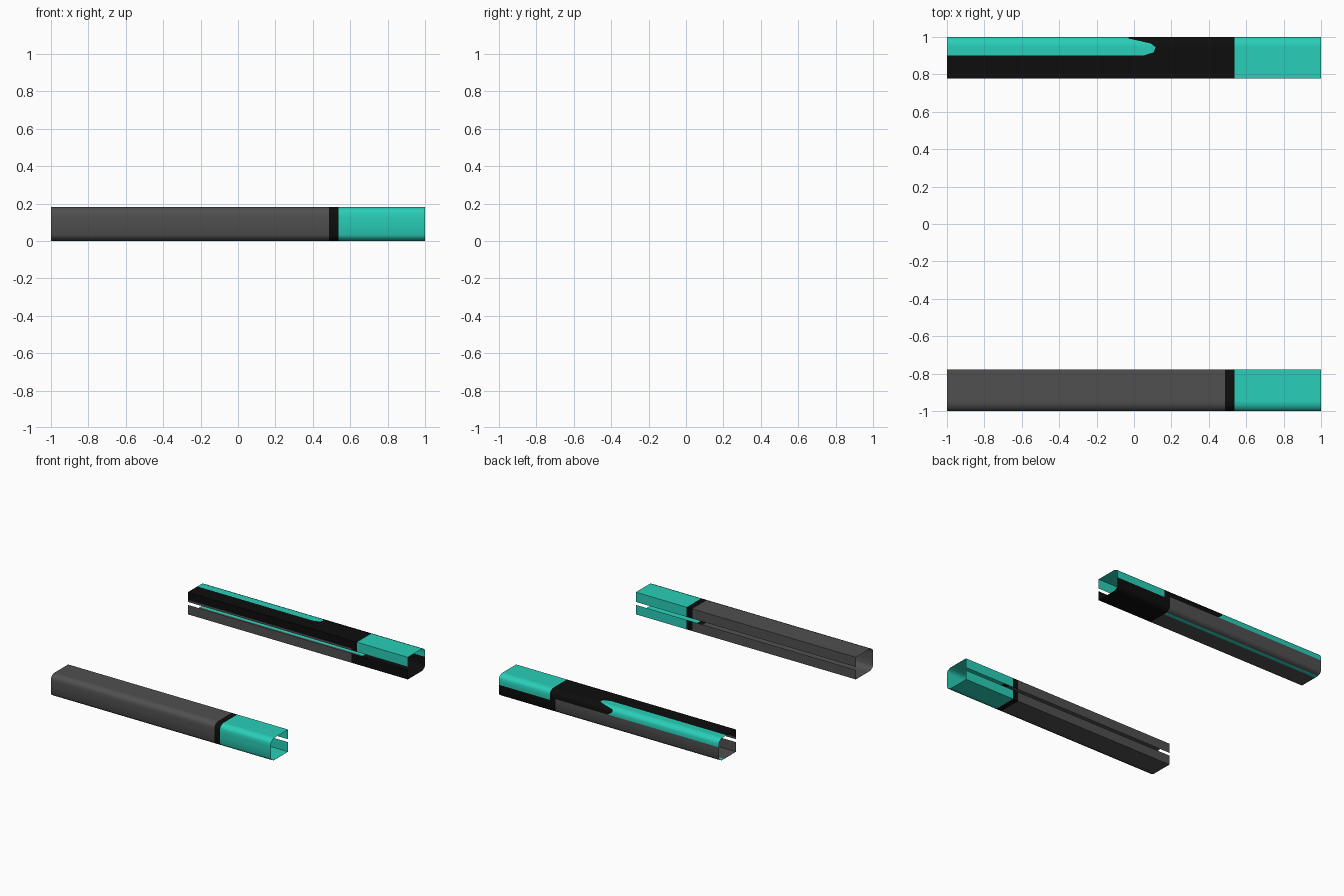
import bpy, bmesh, math

if "Cube" in bpy.data.objects:
    bpy.data.objects.remove(bpy.data.objects["Cube"])

def material(name, rgb):
    m = bpy.data.materials.new(name)
    m.diffuse_color = (*rgb, 1)
    m.use_nodes = True
    m.node_tree.nodes["Principled BSDF"].inputs["Base Color"].default_value = m.diffuse_color
    return m

GREY, BLACK, TEAL = 0, 1, 2
mats = [material("dark_grey", (0.08, 0.08, 0.08)),
        material("black", (0.004, 0.004, 0.004)),
        material("teal", (0.022, 0.62, 0.48))]

# Open cross-section (y, z, x of the painted streak's tip), from the lower
# lip of the inner slot round the outside to the upper lip
T = 0.182
PROFILE = [(.777, .078, 0), (.777, 0, 0), (.93, 0, 0), (.965, 0, 0),
           (.992, .014, 0), (1, .032, 0), (1, .1, 0), (1, .12, .01),
           (1, .15, -.03), (.992, .168, -.03), (.965, T, .09), (.945, T, .115),
           (.918, T, .105), (.9, T, .05), (.777, T, .05), (.777, .118, .05),
           (.777, .102, 0)]
TIP = 99                                   # station that follows the streak tip
STATIONS = [-1, TIP, .487, .538, 1]

def plain_colour(span, y, z):
    return (GREY, GREY, BLACK, TEAL)[span]

def streaked_colour(span, y, z):
    if span == 3:
        return TEAL if z > .098 else BLACK
    if span == 2:
        return BLACK
    if z > .119:                           # upper band with streak
        return TEAL if span == 0 and y > .9 else BLACK
    if z < .001 and .93 < y < .965:        # narrow stripe underneath
        return TEAL
    return GREY

def make_bar(name, side, colour):
    bm = bmesh.new()
    rows = [[bm.verts.new((tip if x == TIP else x, side * y, z))
             for y, z, tip in PROFILE] for x in STATIONS]
    for i in range(len(rows) - 1):
        for j in range(len(PROFILE) - 1):
            quad = [rows[i][j], rows[i + 1][j], rows[i + 1][j + 1], rows[i][j + 1]]
            f = bm.faces.new(quad[::-1] if side > 0 else quad)
            (y0, z0, _), (y1, z1, _) = PROFILE[j], PROFILE[j + 1]
            f.material_index = colour(i, (y0 + y1) / 2, (z0 + z1) / 2)
    me = bpy.data.meshes.new(name)
    bm.to_mesh(me)
    bm.free()
    for m in mats:
        me.materials.append(m)
    ob = bpy.data.objects.new(name, me)
    bpy.context.collection.objects.link(ob)
    bpy.ops.object.select_all(action='DESELECT')
    ob.select_set(True)
    bpy.context.view_layer.objects.active = ob
    bpy.ops.object.shade_smooth_by_angle(angle=math.radians(60))

# Two slotted hollow bars facing each other
make_bar("front_bar", -1, plain_colour)
make_bar("back_bar", 1, streaked_colour)
